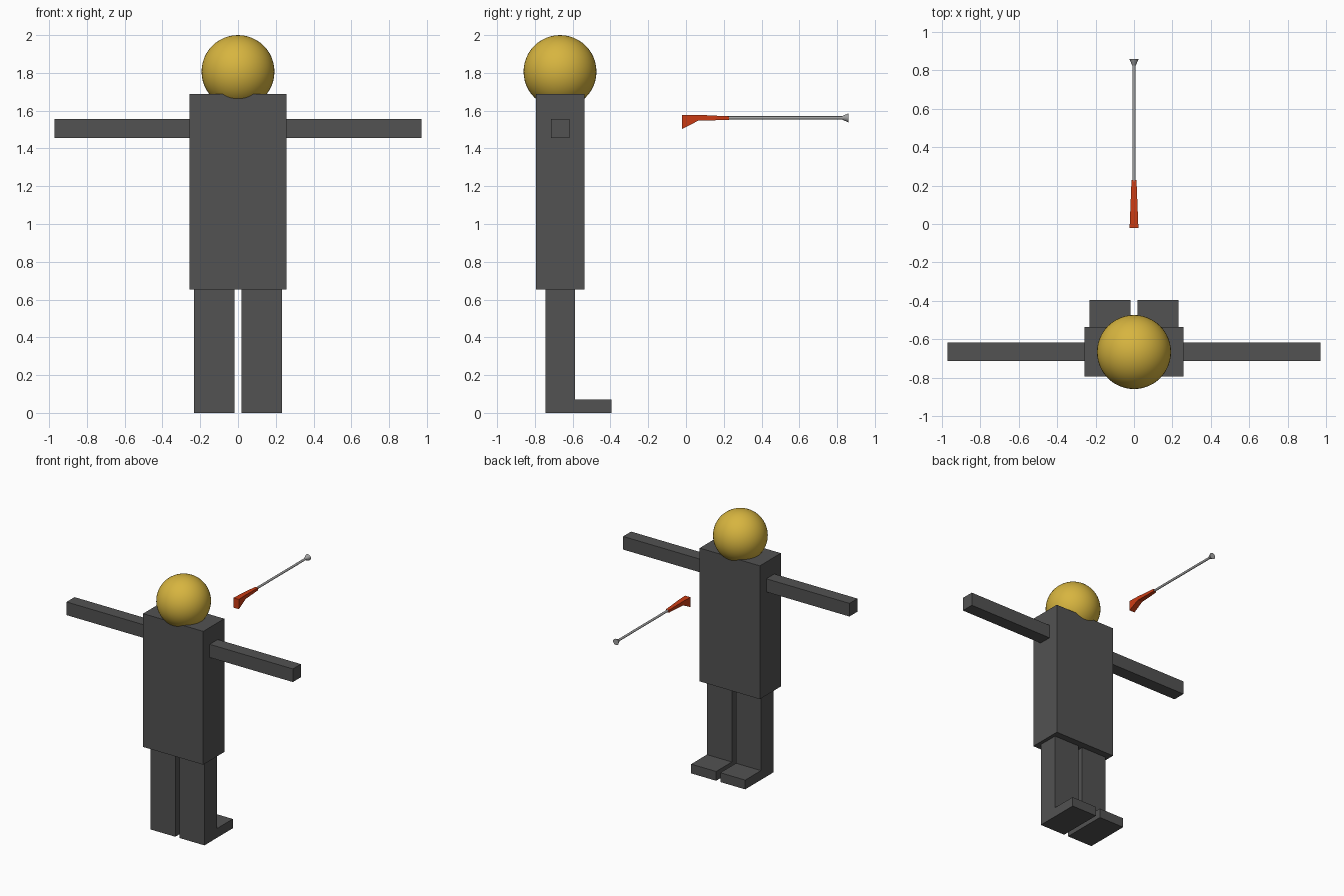
import bpy, bmesh, math

if "Cube" in bpy.data.objects:
    bpy.data.objects.remove(bpy.data.objects["Cube"])


def material(name, rgb):
    m = bpy.data.materials.new(name)
    m.diffuse_color = (*rgb, 1)
    m.use_nodes = True
    m.node_tree.nodes["Principled BSDF"].inputs["Base Color"].default_value = m.diffuse_color
    return m


GREY = material("dark_grey", (0.085, 0.085, 0.085))
GOLD = material("golden_yellow", (0.68, 0.46, 0.05))
RED = material("orange_red", (0.60, 0.045, 0.007))
STEEL = material("steel_grey", (0.36, 0.36, 0.36))


def finish(bm, name, mat):
    bmesh.ops.recalc_face_normals(bm, faces=bm.faces)
    mesh = bpy.data.meshes.new(name)
    bm.to_mesh(mesh)
    bm.free()
    mesh.materials.append(mat)
    obj = bpy.data.objects.new(name, mesh)
    bpy.context.collection.objects.link(obj)
    return obj


def box(name, lo, hi, mat):
    bm = bmesh.new()
    bmesh.ops.create_cube(bm, size=1)
    for v in bm.verts:
        v.co = [(a + b) / 2 + c * (b - a) for a, b, c in zip(lo, hi, v.co)]
    return finish(bm, name, mat)


def extrude_x(name, profile, half_width, mat):
    """Solid from a (y, z) outline, with a half width depending on y."""
    bm = bmesh.new()
    left, right = [[bm.verts.new((s * half_width(y), y, z)) for y, z in profile]
                   for s in (-1, 1)]
    bm.faces.new(left)
    bm.faces.new(right[::-1])
    n = len(profile)
    for i in range(n):
        j = (i + 1) % n
        bm.faces.new((left[i], right[i], right[j], left[j]))
    return finish(bm, name, mat)


# Torso
box("torso", (-0.258, -0.795, 0.653), (0.258, -0.537, 1.688), GREY)

# Arms and L-shaped legs with feet, one per side
for side, s in (("left", -1), ("right", 1)):
    xs = sorted((s * 0.258, s * 0.972))
    box(side + "_arm", (xs[0], -0.715, 1.455), (xs[1], -0.617, 1.557), GREY)
    leg = extrude_x(side + "_leg",
                    [(-0.743, 0), (-0.395, 0), (-0.395, 0.072), (-0.588, 0.072),
                     (-0.588, 0.653), (-0.743, 0.653)],
                    lambda y: 0.107, GREY)
    leg.location.x = s * 0.125

# Head
bpy.ops.mesh.primitive_uv_sphere_add(segments=48, ring_count=24, radius=0.193,
                                     location=(0, -0.667, 1.807))
head = bpy.context.object
head.name = "head"
head.data.materials.append(GOLD)
bpy.ops.object.shade_smooth()

# Rifle stock, tapering towards the barrel
extrude_x("rifle_stock",
          [(-0.022, 1.502), (0.065, 1.547), (0.228, 1.551),
           (0.228, 1.570), (0.065, 1.578), (-0.022, 1.578)],
          lambda y: 0.023 - 0.04 * (y + 0.022), RED)


# Barrel and flared muzzle, both along y
def tube(name, y0, y1, r0, r1):
    bpy.ops.mesh.primitive_cone_add(vertices=24, radius1=r1, radius2=r0, depth=y1 - y0,
                                    location=(0, (y0 + y1) / 2, 1.562),
                                    rotation=(math.pi / 2, 0, 0))
    obj = bpy.context.object
    obj.name = name
    obj.data.materials.append(STEEL)
    bpy.ops.object.shade_smooth_by_angle(angle=math.radians(30))


tube("rifle_barrel", 0.21, 0.835, 0.0085, 0.0085)
tube("rifle_muzzle", 0.825, 0.86, 0.009, 0.024)
